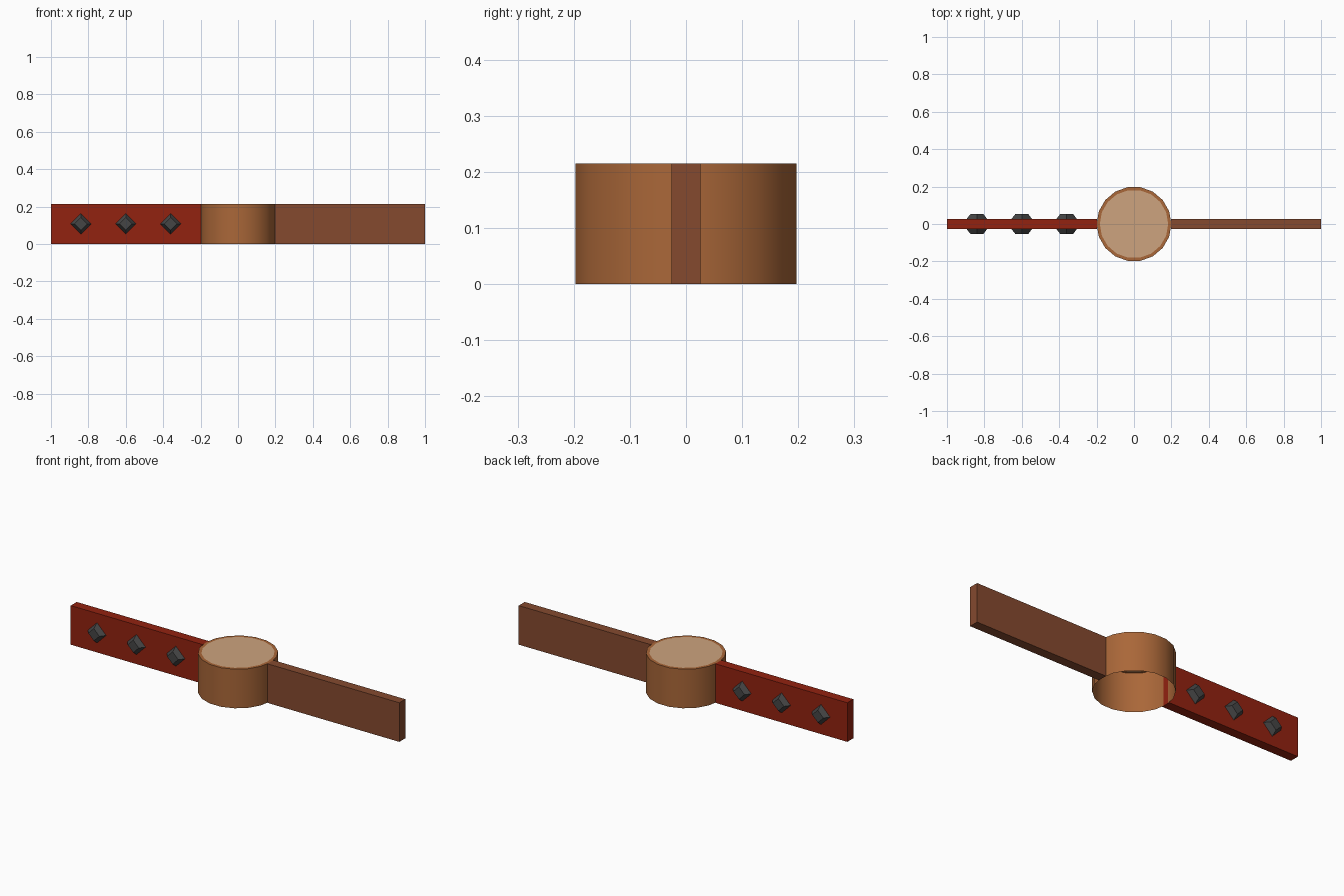
import bpy, bmesh, math

if "Cube" in bpy.data.objects:
    bpy.data.objects.remove(bpy.data.objects["Cube"])

H = 0.215      # common height
R = 0.2        # drum radius
T = 0.026      # half thickness of the arms


def material(name, rgb):
    m = bpy.data.materials.new(name)
    m.diffuse_color = (*rgb, 1)
    m.use_nodes = True
    m.node_tree.nodes["Principled BSDF"].inputs["Base Color"].default_value = m.diffuse_color
    return m


red = material("red_paint", (0.29, 0.016, 0.005))
brown = material("dark_brown_wood", (0.235, 0.068, 0.028))
bark = material("orange_brown_bark", (0.40, 0.135, 0.04))
tan = material("tan_cut_wood", (0.61, 0.37, 0.21))
iron = material("dark_grey_iron", (0.06, 0.06, 0.06))


def finish(name, bm, mats):
    bmesh.ops.recalc_face_normals(bm, faces=bm.faces)
    me = bpy.data.meshes.new(name)
    bm.to_mesh(me)
    bm.free()
    for m in mats:
        me.materials.append(m)
    ob = bpy.data.objects.new(name, me)
    bpy.context.collection.objects.link(ob)
    return ob


# Arms: plain boards that stop at the drum wall
def arm(name, x0, x1, mat):
    bm = bmesh.new()
    bmesh.ops.create_cube(bm, size=1)
    for v in bm.verts:
        v.co.x = x0 if v.co.x < 0 else x1
        v.co.y *= 2 * T
        v.co.z = (v.co.z + 0.5) * H
    finish(name, bm, [mat])


arm("left_arm", -1, -R + 0.003, red)
arm("right_arm", R - 0.003, 1, brown)

# Central drum: open at the bottom, tan disc inset in the top
bm = bmesh.new()
n = 18
rings = [[bm.verts.new((r * math.cos(2 * math.pi * i / n),
                        r * math.sin(2 * math.pi * i / n), z)) for i in range(n)]
         for r, z in ((R, 0), (R, H), (0.183, H))]
for lower, upper in zip(rings, rings[1:]):
    for i in range(n):
        j = (i + 1) % n
        bm.faces.new((lower[i], lower[j], upper[j], upper[i]))
disc = bm.faces.new(rings[2])
disc.material_index = 1
for f in bm.faces:
    f.smooth = True
drum = finish("drum", bm, [bark, tan])
for f in drum.data.polygons:      # outward even though the bottom is open
    if f.material_index == 1 and f.normal.z < 0:
        drum.data.flip_normals()
        break
bpy.context.view_layer.objects.active = drum
drum.select_set(True)
bpy.ops.object.shade_smooth_by_angle(angle=math.radians(35))


# Studs: diamond frustums on both faces of the red arm
def stud(name, x, side):
    bm = bmesh.new()
    bmesh.ops.create_cone(bm, cap_ends=True, segments=4,
                          radius1=0.057, radius2=0.034, depth=1)
    for v in bm.verts:
        depth = v.co.z + 0.5
        px, pz = v.co.x, v.co.y
        v.co = (x + px, side * (T - 0.002 + depth * 0.03), 0.108 + pz)
    # turn the square so that its corners point along x and z
    if max(v.co.z for v in bm.verts) - 0.108 < 0.05:
        for v in bm.verts:
            a, b = v.co.x - x, v.co.z - 0.108
            v.co.x = x + (a - b) * math.sqrt(0.5)
            v.co.z = 0.108 + (a + b) * math.sqrt(0.5)
    finish(name, bm, [iron])


for k, x in enumerate((-0.84, -0.6, -0.36), 1):
    stud(f"front_stud_{k}", x, -1)
    stud(f"back_stud_{k}", x, 1)
